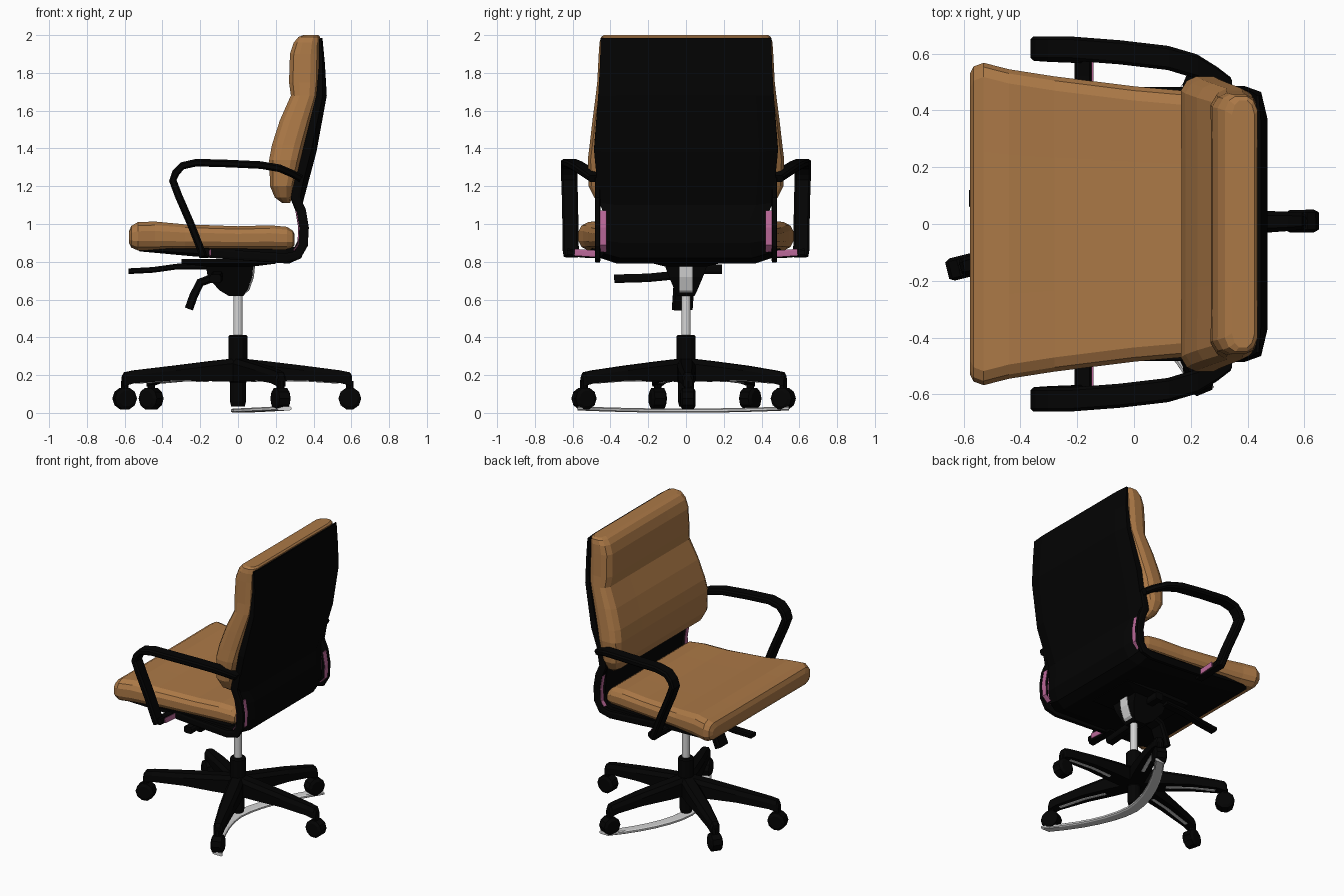
import bpy, bmesh, math
from mathutils import Vector as V

if "Cube" in bpy.data.objects:
    bpy.data.objects.remove(bpy.data.objects["Cube"])


def material(name, rgb):
    m = bpy.data.materials.new(name)
    m.diffuse_color = (*rgb, 1)
    m.use_nodes = True
    m.node_tree.nodes["Principled BSDF"].inputs["Base Color"].default_value = m.diffuse_color
    return m


TAN = material("tan_leather", (0.41, 0.19, 0.062))
BLACK = material("black_plastic", (0.001, 0.001, 0.001))
GREY = material("light_grey_metal", (0.66, 0.66, 0.66))
PINK = material("pink_trim", (0.50, 0.14, 0.32))


def loft(name, rings, mat):
    """Skin a list of equal-sized point rings and cap both ends."""
    bm = bmesh.new()
    rows = [[bm.verts.new(p) for p in ring] for ring in rings]
    n = len(rows[0])
    for a, b in zip(rows, rows[1:]):
        for i in range(n):
            j = (i + 1) % n
            bm.faces.new((a[i], a[j], b[j], b[i]))
    bm.faces.new(rows[0])
    bm.faces.new(rows[-1])
    bmesh.ops.recalc_face_normals(bm, faces=bm.faces)
    me = bpy.data.meshes.new(name)
    bm.to_mesh(me)
    bm.free()
    me.materials.append(mat)
    ob = bpy.data.objects.new(name, me)
    bpy.context.collection.objects.link(ob)
    return ob


def sweep(name, path, lateral, width, thick, mat):
    """Flat bar with chamfered corners along a path."""
    pts = [V(p) for p in path]
    L = V(lateral)
    rings = []
    for i, p in enumerate(pts):
        t = (pts[min(i + 1, len(pts) - 1)] - pts[max(i - 1, 0)]).normalized()
        n = L.cross(t).normalized()
        w, h = width / 2, thick / 2
        prof = [(-w, -h * .5), (-w * .75, -h), (w * .75, -h), (w, -h * .5),
                (w, h * .5), (w * .75, h), (-w * .75, h), (-w, h * .5)]
        rings.append([p + L * a + n * b for a, b in prof])
    return loft(name, rings, mat)


def cushion_ring(hw, lo, hi, place):
    """Rounded slab cross-section: u across the width, v through the thickness."""
    c, h = (lo + hi) / 2, (hi - lo) / 2
    r = min(0.05, hw * .3)
    half = [(hw, .35), (hw - r * .3, .75), (hw - r, 1), (hw * .45, .98)]
    top = half + [(-u, v) for u, v in reversed(half)]
    full = top + [(-u, -v) for u, v in top]
    return [place(u, c + h * v) for u, v in full]


def tube(name, stations, sides, mat, center=(0, 0)):
    """Vertical turned part from (radius, z) stations."""
    rings = [[(center[0] + r * math.cos(k * math.tau / sides),
               center[1] + r * math.sin(k * math.tau / sides), z) for k in range(sides)]
             for r, z in stations]
    return loft(name, rings, mat)


# Seat cushion: (x, half width, z low, z high)
seat = [(-.578, .53, .90, .96), (-.565, .555, .875, .99), (-.53, .568, .86, 1.01),
        (-.44, .545, .86, 1.013), (-.28, .52, .865, .998), (0, .485, .865, .988),
        (.17, .47, .865, .993), (.26, .46, .865, .985), (.29, .45, .875, .965), (.30, .43, .89, .945)]
loft("seat_cushion", [cushion_ring(w, a, b, lambda u, v, x=x: (x, u, v))
                      for x, w, a, b in seat], TAN)

# Back cushion: (z, half width, x front, x back)
back = [(1.11, .44, .235, .275), (1.14, .485, .195, .285), (1.20, .515, .17, .30),
        (1.34, .52, .165, .335), (1.42, .51, .18, .355), (1.55, .495, .222, .39),
        (1.68, .478, .28, .425), (1.75, .47, .27, .435), (1.90, .462, .275, .438),
        (1.96, .458, .295, .438), (1.99, .45, .32, .435), (2.0, .435, .345, .425)]
loft("back_cushion", [cushion_ring(w, a, b, lambda u, v, z=z: (v, u, z))
                      for z, w, a, b in back], TAN)

# One-piece shell: (inner x, inner z, outer x, outer z, half width)
shell = [(.43, 1.982, .447, 1.985, .452), (.43, 1.85, .46, 1.85, .455), (.415, 1.68, .47, 1.68, .465),
         (.345, 1.40, .415, 1.38, .487), (.28, 1.13, .34, 1.10, .46), (.32, 1.03, .362, 1.02, .42),
         (.325, .93, .368, .90, .42), (.30, .88, .335, .82, .435), (.25, .865, .27, .79, .455),
         (0, .87, 0, .81, .47), (-.25, .87, -.25, .83, .49), (-.54, .875, -.52, .855, .51)]
rings = []
for ix, iz, ox, oz, w in shell:
    mx, mz = ix * .4 + ox * .6, iz * .4 + oz * .6
    rings.append([(ix, -w, iz), (mx, -w, mz), (ox, -w * .8, oz),
                  (ox, w * .8, oz), (mx, w, mz), (ix, w, iz)])
loft("back_and_seat_shell", rings, BLACK)

for s, side in ((-1, "right"), (1, "left")):
    # Armrest loop
    arm = [(.335, .475, 1.24), (.29, .51, 1.265), (.22, .555, 1.295), (.12, .585, 1.312), (-.05, .605, 1.32),
           (-.22, .618, 1.325), (-.295, .618, 1.308), (-.33, .618, 1.27), (-.345, .618, 1.23),
           (-.315, .615, 1.15), (-.25, .612, 1.0), (-.195, .61, .86), (-.185, .605, .83)]
    sweep(side + "_armrest", [(x, s * y, z) for x, y, z in arm], (0, 1, 0), .085, .04, BLACK)
    # Foot joining the armrest to the seat pan, with trim
    sweep(side + "_arm_foot", [(-.18, s * .42, .84), (-.18, s * .52, .84), (-.18, s * .63, .85)],
          (1, 0, 0), .06, .04, BLACK)
    sweep(side + "_foot_trim", [(-.146, s * .47, .842), (-.146, s * .59, .85)],
          (1, 0, 0), .008, .036, PINK)
    # Side rail following the shell bend, with trim on its faces
    rail = [(.325, 1.25), (.305, 1.14), (.335, 1.07), (.35, .98), (.345, .89), (.315, .835),
            (.25, .82), (0, .835), (-.2, .85)]
    sweep(side + "_side_rail", [(x, s * .468, z) for x, z in rail], (0, 1, 0), .03, .05, BLACK)
    trim = [(x + .02, z) for x, z in rail[2:5]] + [(.33, .855)]
    sweep(side + "_rail_trim", [(x, s * .44, z) for x, z in trim], (0, 1, 0), .036, .009, PINK)
    front = [(x - .027, z) for x, z in rail[2:5]] + [(.295, .86)]
    sweep(side + "_rail_front_trim", [(x, s * .462, z) for x, z in front], (0, 1, 0), .03, .008, PINK)

# Tilt mechanism under the seat, with a light plate on its rear
mech = [(.62, -.05, .03, .045), (.65, -.10, .05, .06), (.72, -.16, .075, .09),
        (.775, -.17, .08, .11), (.79, -.30, .20, .17), (.815, -.30, .20, .17)]
loft("tilt_mechanism", [[(a, -w, z), (b, -w, z), (b, w, z), (a, w, z)] for z, a, b, w in mech], BLACK)
sweep("rear_plate", [(.042, 0, .64), (.055, 0, .65), (.08, 0, .72), (.086, 0, .785)],
      (0, 1, 0), .07, .009, GREY)
sweep("front_lever", [(-.15, .12, .775), (-.32, .11, .775), (-.45, .10, .757), (-.58, .09, .75)],
      (0, 1, 0), .06, .03, BLACK)
sweep("side_lever", [(-.11, -.05, .73), (-.11, -.2, .715), (-.12, -.38, .71)],
      (1, 0, 0), .06, .045, BLACK)
sweep("side_knob", [(-.05, .05, .76), (-.05, .19, .76)], (1, 0, 0), .06, .05, BLACK)
sweep("tilt_paddle", [(-.12, -.01, .72), (-.20, -.01, .69), (-.235, -.015, .62), (-.26, -.02, .55)],
      (0, 1, 0), .11, .045, BLACK)

# Gas lift and hub
tube("gas_lift", [(.024, .40), (.024, .66)], 12, GREY)
tube("base_hub", [(.036, .035), (.042, .06), (.042, .16), (.05, .17), (.05, .405), (.042, .413)], 12, BLACK)

# Five star legs with casters
for i, (cx, cy) in enumerate([(.592, .01), (.225, .515), (-.46, .34), (-.60, -.15), (.225, -.54)], 1):
    d = V((cx, cy, 0))
    length = d.length
    d.normalize()
    p = V((-d.y, d.x, 0))
    leg = [(.02, .045, .165, .288), (.15, .05, .168, .274), (.35, .045, .172, .25),
           (length - .05, .034, .158, .225), (length, .03, .145, .215), (length + .012, .024, .14, .195)]
    rings = []
    for r, w, lo, hi in leg:
        o = d * r
        rings.append([o + p * a + V((0, 0, z)) for a, z in
                      ((-w, lo), (w, lo), (w, hi - .025), (w * .6, hi), (-w * .6, hi), (-w, hi - .025))])
    loft(f"base_leg_{i}", rings, BLACK)
    # Light liner along the underside
    sweep(f"leg_liner_{i}", [d * .2 + V((0, 0, .168)), d * .35 + V((0, 0, .17)),
                             d * (length - .06) + V((0, 0, .158))], p, .022, .007, GREY)
    tube(f"caster_stem_{i}", [(.02, .08), (.02, .17)], 8, BLACK, (cx, cy))
    rings = []
    for off, rad in ((-.04, .042), (-.03, .06), (.03, .06), (.04, .042)):
        rings.append([V((cx, cy, .076)) + p * off + d * rad * math.cos(k * math.tau / 10)
                      + V((0, 0, rad * math.sin(k * math.tau / 10))) for k in range(10)])
    loft(f"caster_{i}", rings, BLACK)

# Curved floor strap between the two rear casters
strap = []
for k in range(-6, 7):
    t = k / 6
    strap.append((.245 * abs(t) ** 1.7, .56 * t - .015, .012 + .012 * t * t))
sweep("floor_strap", strap, (1, 0, 0), .075, .022, GREY)
